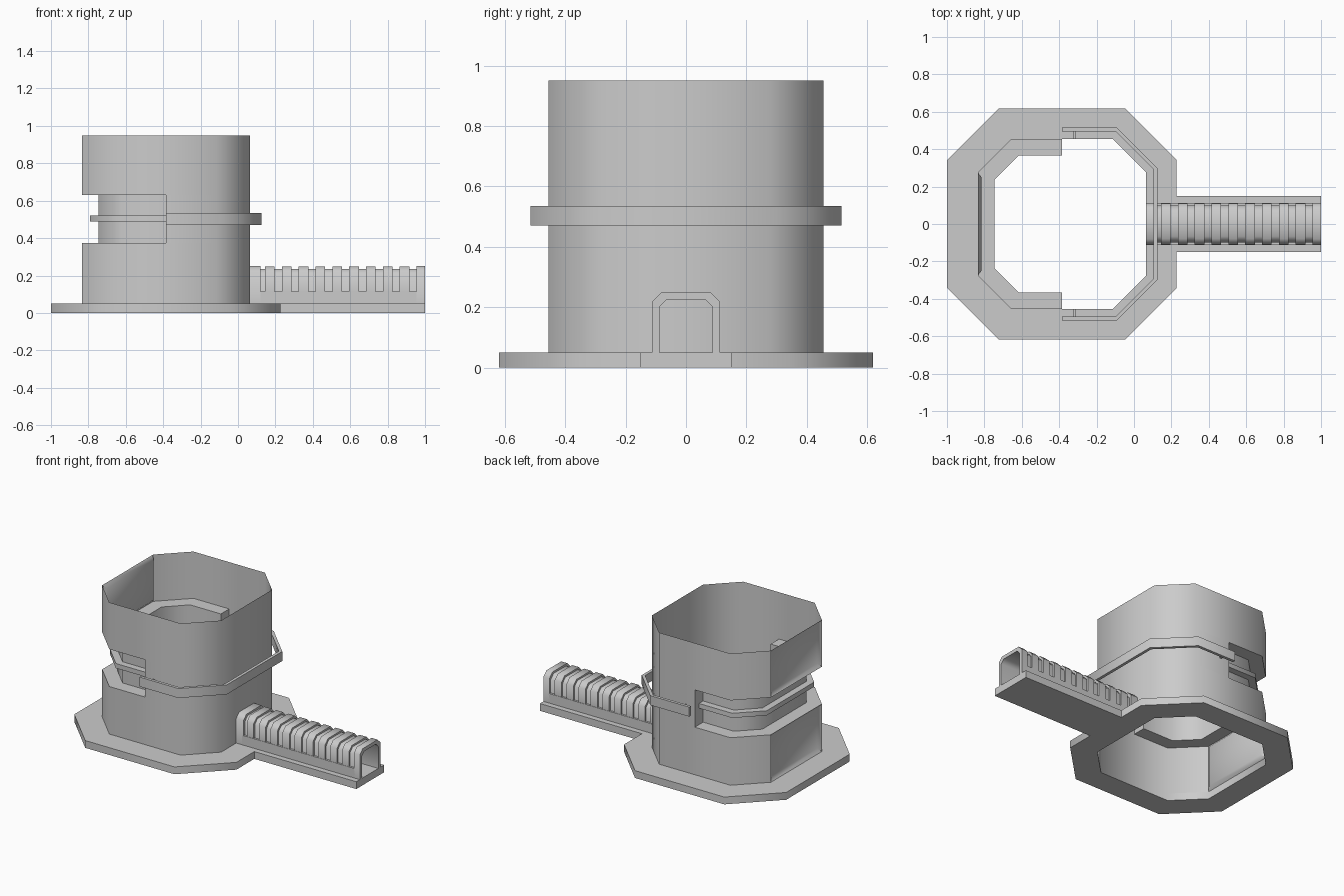
import bpy, bmesh, math

if "Cube" in bpy.data.objects:
    bpy.data.objects.remove(bpy.data.objects["Cube"])

K = math.tan(math.radians(22.5))
CUT = -0.385          # x where the side recess begins


def right_path(d):
    """Right part of the tower octagon offset by d, counter-clockwise."""
    half = [(-0.115 + d * K, 0.455 + d), (0.065 + d, 0.275 + d * K)]
    low = [(x, -y) for x, y in half]
    return [(CUT, -0.455 - d)] + low + half[::-1] + [(CUT, 0.455 + d)]


def left_path(d):
    """Left part of the tower octagon offset by d, counter-clockwise."""
    half = [(CUT, 0.455 + d), (-0.655 - d * K, 0.455 + d), (-0.835 - d, 0.275 + d * K)]
    return half + [(x, -y) for x, y in half[::-1]]


def octagon(d):
    return right_path(d)[1:-1] + left_path(d)[1:-1]


def at(path, z):
    return [(x, y, z) for x, y in path]


def strip(bm, a, b, closed=False):
    """Quads between two equally long rows of points."""
    va, vb = [bm.verts.new(p) for p in a], [bm.verts.new(p) for p in b]
    n = len(a)
    return [bm.faces.new((va[i], va[(i + 1) % n], vb[(i + 1) % n], vb[i]))
            for i in range(n if closed else n - 1)]


def finish(bm, name, angle=50, recalc=True):
    bmesh.ops.remove_doubles(bm, verts=bm.verts, dist=1e-4)
    if recalc:
        bmesh.ops.recalc_face_normals(bm, faces=bm.faces)
    me = bpy.data.meshes.new(name)
    bm.to_mesh(me)
    bm.free()
    ob = bpy.data.objects.new(name, me)
    bpy.context.collection.objects.link(ob)
    bpy.ops.object.select_all(action='DESELECT')
    ob.select_set(True)
    bpy.context.view_layer.objects.active = ob
    bpy.ops.object.shade_smooth_by_angle(angle=math.radians(angle))
    return ob


def box(name, x0, x1, y0, y1, z0, z1):
    bm = bmesh.new()
    bmesh.ops.create_cube(bm, size=1)
    for v in bm.verts:
        v.co = ((x0 + x1) / 2 + v.co.x * (x1 - x0), (y0 + y1) / 2 + v.co.y * (y1 - y0),
                (z0 + z1) / 2 + v.co.z * (z1 - z0))
    return finish(bm, name)


def band(name, outer, inner, z0, z1, closed=False):
    """Rectangular bar swept between an outer and an inner path."""
    bm = bmesh.new()
    rows = [at(outer, z0), at(outer, z1), at(inner, z1), at(inner, z0)]
    for i in range(4):
        strip(bm, rows[i], rows[(i + 1) % 4], closed)
    if not closed:
        for k in (0, -1):
            bm.faces.new([bm.verts.new(r[k]) for r in rows])
    return finish(bm, name)


def arch(name, x0, x1, w, top, wall, foot=0.05):
    """Chamfered tunnel section running along x."""
    def profile(w, top, c):
        half = [(w, foot), (w, top - c), (w - c, top)]
        return half + [(-y, z) for y, z in half[::-1]]
    out, inn = profile(w, top, 0.032), profile(w - wall, top - wall, 0.025)
    bm = bmesh.new()
    rows = [[(x, y, z) for y, z in p] for x, p in ((x0, out), (x1, out), (x1, inn), (x0, inn))]
    for i in range(4):
        strip(bm, rows[i], rows[(i + 1) % 4])
    for k in (0, -1):
        bm.faces.new([bm.verts.new(r[k]) for r in rows])
    return finish(bm, name)


# Base plate: octagonal ring and tongue
band("base_ring", octagon(0.1635), octagon(0), 0, 0.05, closed=True)
box("base_tongue", 0.225, 1.0, -0.15, 0.15, 0, 0.05)

# Tower shell: thin wall, left side stepped in at mid height, inset panels on the left face
bm = bmesh.new()
for z0, z1 in ((0.05, 0.375), (0.63, 0.95)):
    faces = strip(bm, at(octagon(0), z0), at(octagon(0), z1), True)
    left = min(faces, key=lambda f: f.calc_center_median().x)
    bm.normal_update()
    bmesh.ops.inset_region(bm, faces=[left], thickness=0.035, depth=-0.02, use_boundary=True)
mid = right_path(0) + left_path(-0.09)
strip(bm, at(mid, 0.375), at(mid, 0.63), True)
strip(bm, at(left_path(0), 0.375), at(left_path(-0.09), 0.375))
strip(bm, at(left_path(-0.09), 0.63), at(left_path(0), 0.63))
finish(bm, "tower_shell", recalc=False)

# Guard rail, recessed rail and the pegs holding the guard rail
band("guard_rail", right_path(0.06), right_path(0.04), 0.47, 0.535)
band("recess_rail", left_path(-0.045), left_path(-0.09), 0.488, 0.52)
for side, s in (("back", 1), ("front", -1)):
    y0, y1 = sorted((s * 0.455, s * 0.498))
    box("rail_peg_" + side, -0.325, -0.31, y0, y1, 0.49, 0.515)

# Ribbed tunnel: thin body, end frames, ribs and lower side rails
arch("tunnel_body", 0.065, 1.0, 0.098, 0.236, 0.01)
arch("tunnel_frame_inner", 0.065, 0.12, 0.112, 0.25, 0.02)
arch("tunnel_frame_outer", 0.955, 1.0, 0.112, 0.25, 0.02)
for i in range(9):
    x = 0.17 + 0.09 * i
    arch(f"tunnel_rib_{i + 1}", x - 0.026, x + 0.026, 0.11, 0.248, 0.014, foot=0.115)
for side, s in (("back", 1), ("front", -1)):
    y0, y1 = sorted((s * 0.092, s * 0.112))
    box("tunnel_side_rail_" + side, 0.11, 0.965, y0, y1, 0.05, 0.115)
